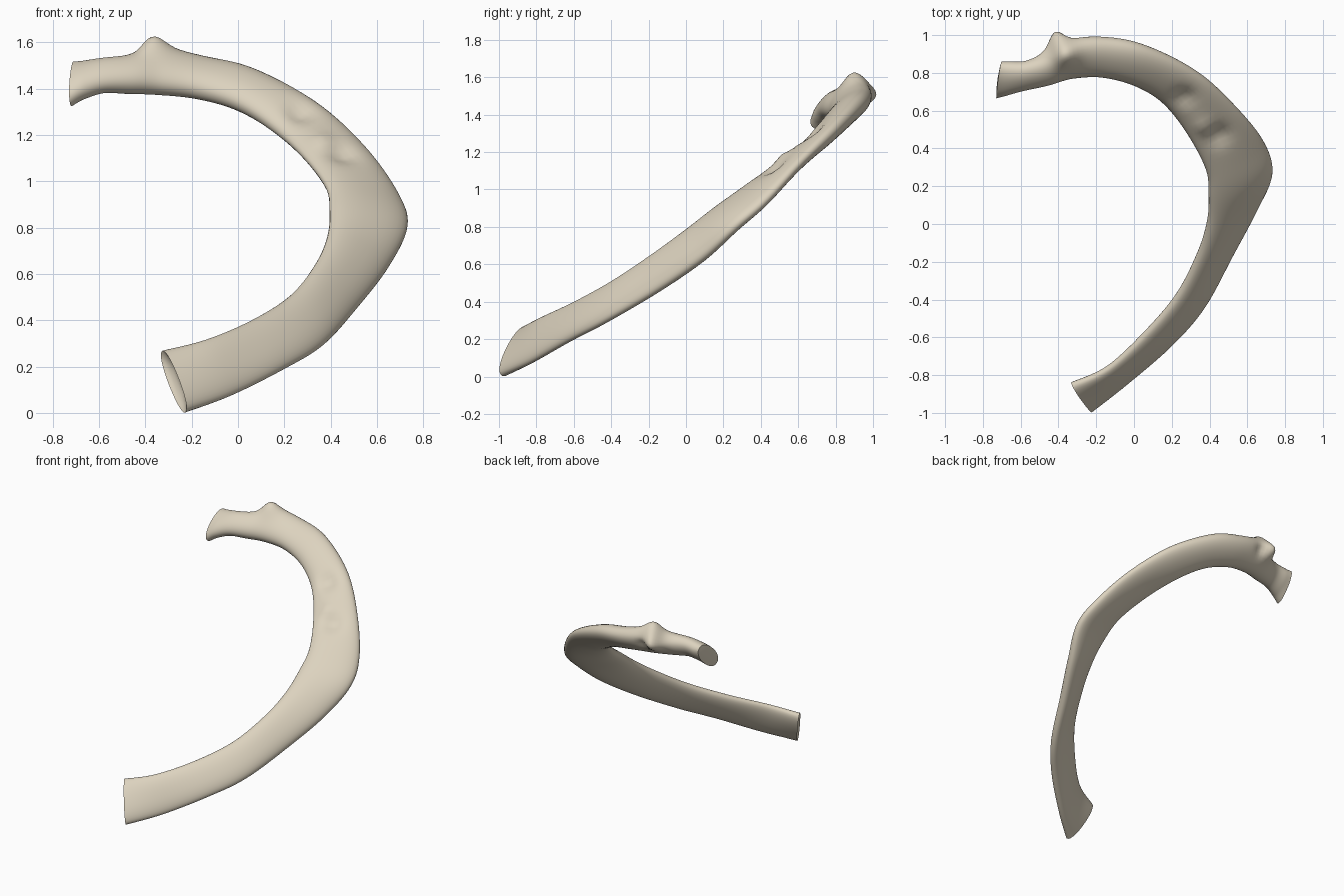
import bpy, bmesh
from math import sin, cos, pi, exp
from mathutils import Vector

if "Cube" in bpy.data.objects:
    bpy.data.objects.remove(bpy.data.objects["Cube"])

# Stations along the rib: inner edge xyz, outer edge xyz, half thickness
STATIONS = [
    (-.33, -.85, .265, -.225, -.985, .005, .05),
    (-.14, -.765, .315, -.03, -.83, .075, .042),
    (.06, -.58, .40, .20, -.63, .19, .045),
    (.23, -.38, .51, .37, -.43, .295, .048),
    (.34, -.17, .65, .52, -.15, .46, .052),
    (.39, 0, .77, .65, .09, .63, .056),
    (.397, .15, .88, .73, .27, .80, .056),
    (.38, .29, .98, .69, .43, .94, .052),
    (.28, .48, 1.11, .55, .61, 1.14, .048),
    (.15, .645, 1.225, .34, .80, 1.33, .055),
    (0, .74, 1.32, .07, .935, 1.47, .065),
    (-.17, .785, 1.375, -.15, .98, 1.52, .07),
    (-.33, .785, 1.39, -.35, .96, 1.56, .075),
    (-.46, .75, 1.395, -.46, .89, 1.53, .07),
    (-.58, .72, 1.395, -.57, .85, 1.52, .06),
    (-.67, .69, 1.37, -.66, .85, 1.505, .06),
    (-.725, .675, 1.335, -.705, .85, 1.505, .058),
]
STEPS, SIDES = 8, 36


def spline(i, f, cols):
    """Catmull-Rom through the chosen station columns."""
    n = len(STATIONS)
    p = [STATIONS[min(max(i + k, 0), n - 1)] for k in (-1, 0, 1, 2)]
    return [0.5 * (2 * p[1][c] + (p[2][c] - p[0][c]) * f
            + (2 * p[0][c] - 5 * p[1][c] + 4 * p[2][c] - p[3][c]) * f * f
            + (3 * p[1][c] - p[0][c] - 3 * p[2][c] + p[3][c]) * f ** 3) for c in cols]


# Sampled edges of the blade
frames = []
for i in range(len(STATIONS) - 1):
    for s in range(STEPS):
        v = spline(i, s / STEPS, range(7))
        frames.append((Vector(v[:3]), Vector(v[3:6]), v[6]))
v = STATIONS[-1]
frames.append((Vector(v[:3]), Vector(v[3:6]), v[6]))
mids = [(a + b) / 2 for a, b, t in frames]

# Tubercle bumps and shallow muscle grooves: centre, push, radius
BUMPS = [
    ((-.37, .90, 1.60), (0, -.01, .055), .075),
    ((-.42, .96, 1.50), (-.01, .07, 0), .065),
    ((-.33, .99, 1.47), (0, -.02, .01), .04),
    ((.27, .66, 1.31), (-.005, .015, -.025), .06),
    ((.45, .46, 1.13), (0, .015, -.025), .06),
    ((.37, .52, 1.17), (0, -.008, .014), .05),
]


def shaped(p):
    q = p.copy()
    for c, d, r in BUMPS:
        q += Vector(d) * exp(-((p - Vector(c)).length / r) ** 2)
    return q


def power(x, e):
    return abs(x) ** e * (1 if x >= 0 else -1)


# Rib shaft, neck and head lofted as one skin
bm = bmesh.new()
rings = []
for k, (a, b, t) in enumerate(frames):
    tan = mids[min(k + 1, len(mids) - 1)] - mids[max(k - 1, 0)]
    half = (b - a) / 2
    nrm = tan.cross(half).normalized()
    ring = []
    for j in range(SIDES):
        u = 2 * pi * j / SIDES
        p = mids[k] + half * power(cos(u), .92) + nrm * t * power(sin(u), .92)
        ring.append(bm.verts.new(shaped(p)))
    rings.append(ring)


def bridge(r1, r2):
    for j in range(SIDES):
        m = (j + 1) % SIDES
        bm.faces.new((r1[j], r1[m], r2[m], r2[j]))


for r1, r2 in zip(rings, rings[1:]):
    bridge(r1, r2)


# End caps: the cartilage end is hollowed, the head is slightly domed
def cap(ring, mid, push):
    prev = ring
    for f in (.8, .4):
        new = [bm.verts.new(mid.lerp(w.co, f) + push * (1 - f * f)) for w in ring]
        for n, w in zip(new, ring):
            n.co = mid + (w.co - mid) * f + push * (1 - f * f)
        bridge(prev, new)
        prev = new
    bm.faces.new(prev)


cap(rings[0], mids[0], (mids[1] - mids[0]).normalized() * .03)
cap(rings[-1], mids[-1], (mids[-1] - mids[-2]).normalized() * .008)
bmesh.ops.recalc_face_normals(bm, faces=bm.faces)

mesh = bpy.data.meshes.new("rib_bone")
bm.to_mesh(mesh)
bm.free()
rib = bpy.data.objects.new("rib_bone", mesh)
bpy.context.collection.objects.link(rib)

# Bone colour and smooth shading with crisp end rims
mat = bpy.data.materials.new("bone")
mat.diffuse_color = (.72, .65, .52, 1)
mat.use_nodes = True
mat.node_tree.nodes["Principled BSDF"].inputs["Base Color"].default_value = mat.diffuse_color
mesh.materials.append(mat)
bpy.context.view_layer.objects.active = rib
rib.select_set(True)
bpy.ops.object.shade_smooth_by_angle(angle=.8)
